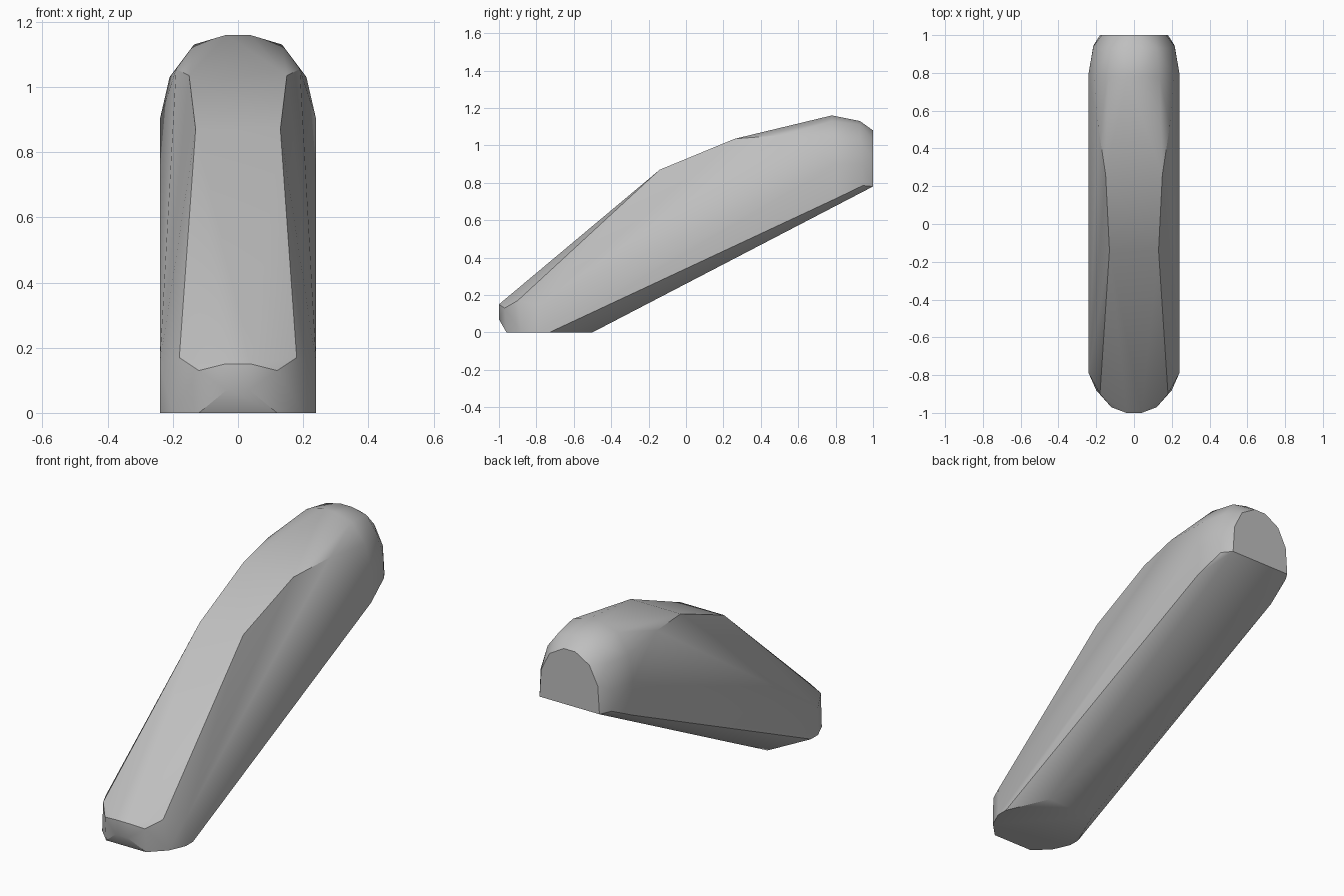
import bpy
import bmesh
import math

# Remove the default cube only
default_cube = bpy.data.objects.get("Cube")
if default_cube:
    bpy.data.objects.remove(default_cube, do_unlink=True)


def make_material(name, colour):
    material = bpy.data.materials.new(name)
    material.use_nodes = True
    material.diffuse_color = colour
    shader = next(n for n in material.node_tree.nodes if n.type == "BSDF_PRINCIPLED")
    shader.inputs["Base Color"].default_value = colour
    return material


def mirrored_hull(name, sections, material):
    """Convex solid through the half sections and their mirror images."""
    bm = bmesh.new()
    for section in sections:
        for x, y, z in section:
            for side in (-1, 1):
                bm.verts.new((side * x, y, z))
    result = bmesh.ops.convex_hull(bm, input=bm.verts[:])
    unused = {g for g in result["geom_interior"] + result["geom_unused"]
              if isinstance(g, bmesh.types.BMVert)}
    bmesh.ops.delete(bm, geom=list(unused), context="VERTS")
    bmesh.ops.dissolve_limit(bm, angle_limit=math.radians(1),
                             verts=bm.verts[:], edges=bm.edges[:])
    bmesh.ops.recalc_face_normals(bm, faces=bm.faces[:])
    mesh = bpy.data.meshes.new(name)
    bm.to_mesh(mesh)
    bm.free()
    mesh.materials.append(material)
    obj = bpy.data.objects.new(name, mesh)
    bpy.context.collection.objects.link(obj)
    return obj


# Flat sole and chamfered underside corners
sole = [(.12, -.96, 0), (.2, -.88, 0), (.24, -.79, 0),
        (.24, -.73, 0), (.14, -.5, 0)]

# Rounded toe wall
toe = [(.035, -1, .07), (.04, -1, .15), (.12, -.97, .13),
       (.18, -.9, .17), (.24, -.79, .15)]

# Sloping crest, pinched in the middle
crest = [(.13, -.14, .87), (.15, .26, 1.035), (.19, .52, 1.055)]

# Widest arch near the rear
arch = [(.035, .78, 1.16), (.135, .78, 1.13), (.21, .79, 1.03),
        (.24, .8, .9), (.24, .8, .715)]

# Rounded rear rim
rim = [(.035, .93, 1.13), (.12, .93, 1.11), (.18, .93, 1.03),
       (.215, .94, .9), (.215, .945, .785)]

# Flat rear face
rear = [(.035, 1, 1.08), (.12, 1, 1.03), (.17, 1, .93), (.18, 1, .78)]

grey = make_material("light grey", (.52, .52, .52, 1))
body = mirrored_hull("wedge_body", (sole, toe, crest, arch, rim, rear), grey)

# Smooth shading with the strong edges kept sharp
bpy.ops.object.select_all(action="DESELECT")
body.select_set(True)
bpy.context.view_layer.objects.active = body
bpy.ops.object.shade_smooth_by_angle(angle=math.radians(30))
